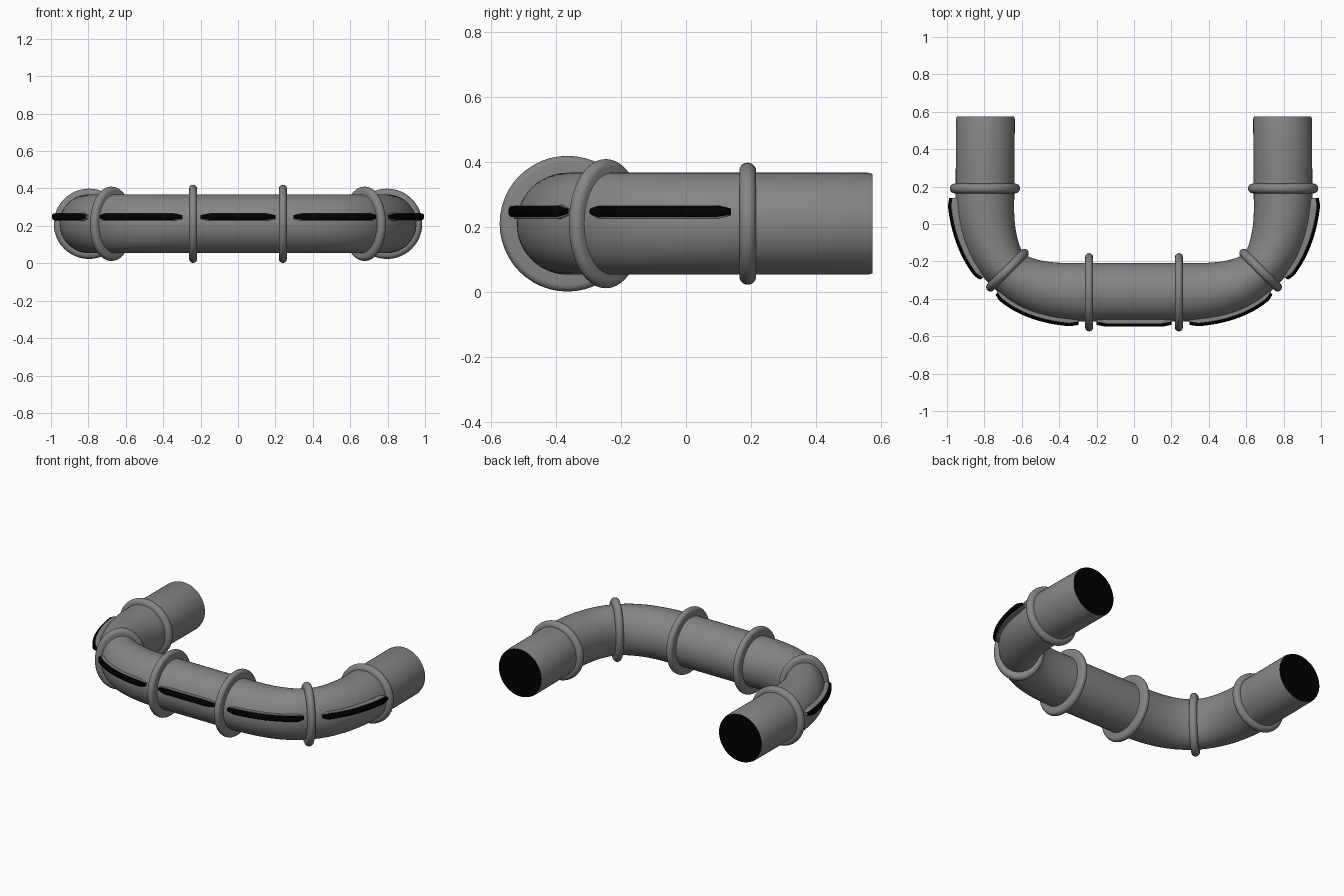
import bpy, bmesh
from math import sin, cos, pi, radians
from mathutils import Vector
from mathutils.geometry import interpolate_bezier

if "Cube" in bpy.data.objects:
    bpy.data.objects.remove(bpy.data.objects["Cube"])

ZC, R, SQUASH = 0.211, 0.157, 0.76


def material(name, v):
    m = bpy.data.materials.new(name)
    m.diffuse_color = (v, v, v, 1)
    m.use_nodes = True
    m.node_tree.nodes["Principled BSDF"].inputs["Base Color"].default_value = m.diffuse_color
    return m


grey, black = material("grey", 0.235), material("black", 0.0)


def bez(a, b, c, d, n):
    return interpolate_bezier(*[Vector((*p, 0)) for p in (a, b, c, d)], n)


def normals(pts):
    # horizontal normal pointing to the outside of the U
    out = []
    for i in range(len(pts)):
        t = (pts[min(i + 1, len(pts) - 1)] - pts[max(i - 1, 0)]).normalized()
        out.append(Vector((t.y, -t.x, 0)))
    return out


def finish(bm, name, mats):
    bmesh.ops.recalc_face_normals(bm, faces=bm.faces)
    me = bpy.data.meshes.new(name)
    bm.to_mesh(me)
    bm.free()
    ob = bpy.data.objects.new(name, me)
    bpy.context.collection.objects.link(ob)
    for m in mats:
        me.materials.append(m)
    bpy.ops.object.select_all(action='DESELECT')
    bpy.context.view_layer.objects.active = ob
    ob.select_set(True)
    bpy.ops.object.shade_smooth_by_angle(angle=radians(40))
    return ob


def bridge(bm, a, b):
    k = len(a)
    for i in range(k):
        bm.faces.new((a[i], a[(i + 1) % k], b[(i + 1) % k], b[i]))


def sweep(name, pts, sections, mats):
    # loft one (offset, height) section per path point; last material on the caps
    bm = bmesh.new()
    rows = [[bm.verts.new(p + n * u + Vector((0, 0, ZC + v))) for u, v in s]
            for p, n, s in zip(pts, normals(pts), sections)]
    for a, b in zip(rows, rows[1:]):
        bridge(bm, a, b)
    for r in (rows[0], rows[-1]):
        bm.faces.new(r).material_index = len(mats) - 1
    return finish(bm, name, mats)


def circle(r, squash=1, k=48):
    return [(squash * r * cos(2 * pi * i / k), r * sin(2 * pi * i / k)) for i in range(k)]


def pill(lo, hi, zc, h, s):
    # rounded slab section, scaled in height by s
    m = min(0.006, h * s * 0.6)
    return [(lo, zc - h * s), (hi - m, zc - h * s), (hi, zc - h * s * 0.5),
            (hi, zc + h * s * 0.5), (hi - m, zc + h * s), (lo, zc + h * s)]


# centre line of the right half; the tube is narrowed where the two bends meet
N = 40
bend1 = bez((0.28, -0.365), (0.48, -0.365), (0.60, -0.32), (0.675, -0.245), N + 1)
bend2 = bez((0.675, -0.245), (0.755, -0.165), (0.797, -0.02), (0.797, 0.14), N + 1)
width1 = [1 - (1 - SQUASH) * (i / N) ** 1.3 for i in range(N + 1)]
width2 = width1[::-1]
half = bend1[::2] + bend2[2::2] + [Vector((0.796, 0.3, 0)), Vector((0.794, 0.56, 0)),
                                   Vector((0.794, 0.575, 0))]
widths = width1[::2] + width2[2::2] + [1, 1, 1]
path = [Vector((-p.x, p.y, 0)) for p in reversed(half)] + half
secs = [circle(R, w) for w in widths[::-1] + widths]
secs[0] = secs[-1] = circle(R - 0.004)
sweep("bent_tube", path, secs, [grey, black])


# solid collars with a rounded rim, reaching into the tube
def collar(x, y, ang, outer, half_t, squash=1, k=48):
    bm = bmesh.new()
    c = outer - half_t
    inner = R - 0.02
    prof = [(inner, -half_t)] + [(c + half_t * cos(a), half_t * sin(a)) for a in
                                 [-pi / 2 + pi * j / 10 for j in range(11)]] + [(inner, half_t)]
    rows = []
    for r, d in prof:
        # keep the rim thickness even while squashing the ring sideways
        w = r - outer + outer * squash
        rows.append([bm.verts.new((w * cos(2 * pi * i / k), d, r * sin(2 * pi * i / k)))
                     for i in range(k)])
    for i, a in enumerate(rows):
        bridge(bm, a, rows[(i + 1) % len(rows)])
    ob = finish(bm, "collar_ring", [grey])
    ob.location = (x, y, ZC)
    ob.rotation_euler = (0, 0, ang)


for s in (-1, 1):
    collar(s * 0.24, -0.365, pi / 2, 0.209, 0.021)
    collar(s * 0.677, -0.247, -s * pi / 4, 0.199, 0.024, SQUASH)
    collar(s * 0.797, 0.19, 0, 0.188, 0.026)


# side strips: grey housing with a black outer face
def strip(name, pts, ws, rise):
    n = len(pts)
    taper = [min(1, 0.5 + 0.17 * min(i, n - 1 - i)) for i in range(n)]
    tops = [R * w + h - 0.02 * (1 - t) for w, h, t in zip(ws, rise, taper)]
    sweep(name + "_housing", pts, [pill(R * w - 0.03, t - 0.012, 0.036, 0.021, k)
                                   for w, t, k in zip(ws, tops, taper)], [grey])
    sweep(name, pts, [pill(R * w - 0.03, t, 0.038, 0.017, k)
                      for w, t, k in zip(ws, tops, taper)], [black])


strip("front_strip", [Vector((-0.2 + 0.4 * i / 24, -0.365, 0)) for i in range(25)],
      [1] * 25, [0.027] * 25)
for s in (-1, 1):
    for name, pts, ws, rise in (
            ("corner_strip", bend1[1:37], width1[1:37], [0.028] * 36),
            ("side_strip", bend2[5:], width2[5:], [0.032 + 0.012 * i / 35 for i in range(36)])):
        q = [Vector((s * p.x, p.y, 0)) for p in pts]
        strip(name, q[::s], ws[::s], rise[::s])
